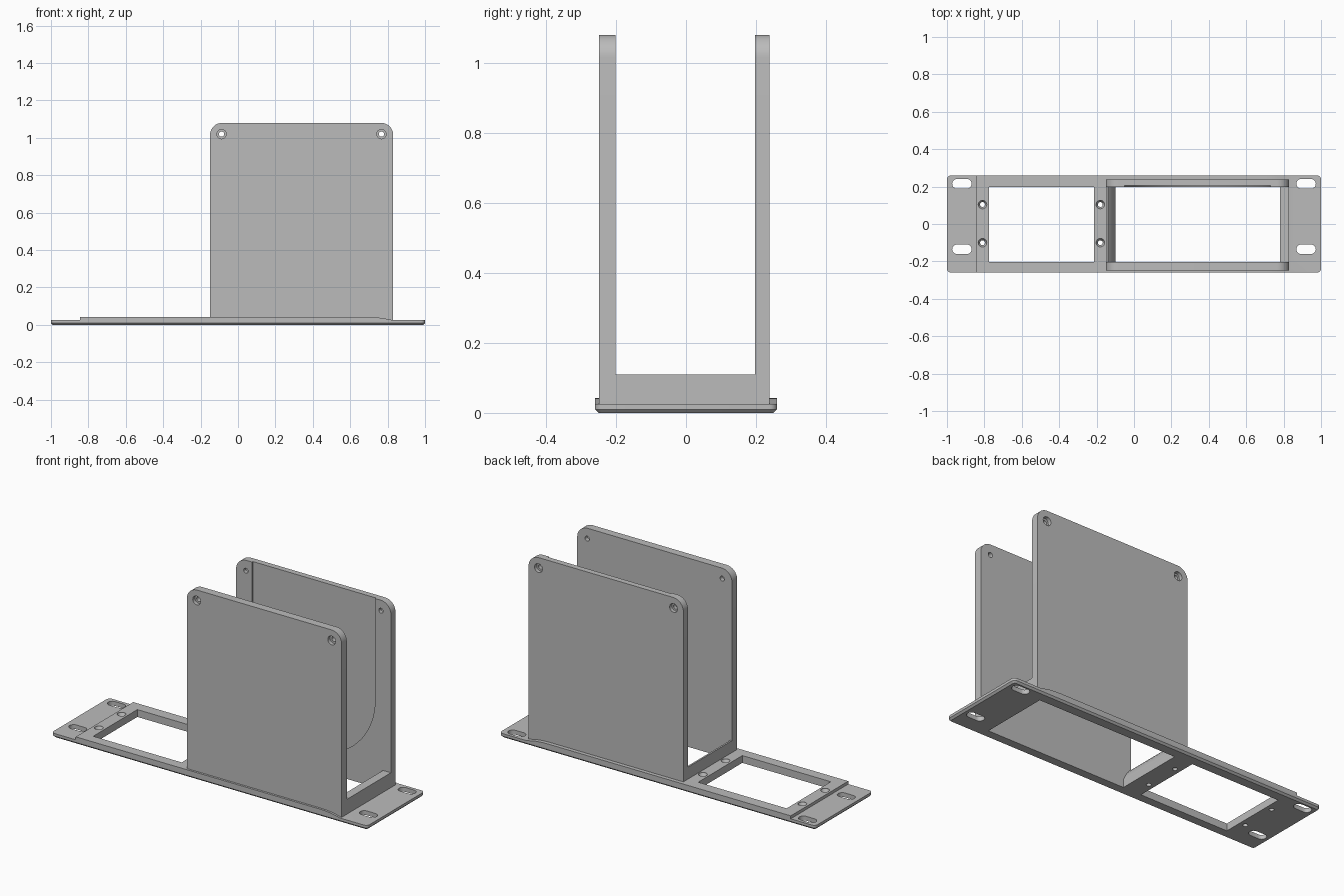
import bpy, bmesh
from math import pi, cos, sin

if "Cube" in bpy.data.objects:
    bpy.data.objects.remove(bpy.data.objects["Cube"])

grey = bpy.data.materials.new("light_grey")
grey.use_nodes = True
COLOUR = (0.5, 0.5, 0.5, 1)
grey.diffuse_color = COLOUR
grey.node_tree.nodes["Principled BSDF"].inputs["Base Color"].default_value = COLOUR

# Main dimensions
IN_FRONT, IN_BACK = -0.202, 0.197      # inner faces of the two walls
X0, X1, TOP = -0.15, 0.83, 1.08        # wall extents


def arc(cx, cy, r, a0, a1, n=10):
    return [(cx + r * cos(a0 + (a1 - a0) * i / n),
             cy + r * sin(a0 + (a1 - a0) * i / n)) for i in range(n + 1)]


def rect(x0, x1, y0, y1):
    return [(x0, y0), (x1, y0), (x1, y1), (x0, y1)]


def circle(x, y, r, n=24):
    return arc(x, y, r, 0, 2 * pi, n)[:-1]


def slot(x, y, half, r):
    return arc(x + half, y, r, -pi / 2, pi / 2) + arc(x - half, y, r, pi / 2, 3 * pi / 2)


def loft(bm, axis, *rings):
    """Solid through (height, outline) rings stacked along the y or z axis."""
    loops = []
    for h, pts in rings:
        loops.append([bm.verts.new((a, h, b) if axis == "y" else (a, b, h)) for a, b in pts])
    n = len(loops[0])
    for low, high in zip(loops, loops[1:]):
        for i in range(n):
            j = (i + 1) % n
            bm.faces.new((low[i], low[j], high[j], high[i]))
    bm.faces.new(loops[0])
    bm.faces.new(loops[-1])
    bmesh.ops.recalc_face_normals(bm, faces=bm.faces)


def make(name, bm):
    mesh = bpy.data.meshes.new(name)
    bm.to_mesh(mesh)
    bm.free()
    ob = bpy.data.objects.new(name, mesh)
    mesh.materials.append(grey)
    bpy.context.collection.objects.link(ob)
    return ob


def cut(ob, cutter_bm):
    """Subtract a cutter for good, then discard it."""
    cutter = make("cutter", cutter_bm)
    cutter.hide_render = True
    mod = ob.modifiers.new("cut", "BOOLEAN")
    mod.operation, mod.solver, mod.object = "DIFFERENCE", "EXACT", cutter
    bpy.context.view_layer.update()
    result = bpy.data.meshes.new_from_object(ob.evaluated_get(bpy.context.evaluated_depsgraph_get()))
    ob.modifiers.clear()
    ob.data = result
    bpy.data.objects.remove(cutter)


# Base plate: stepped side profile, rounded corners, chamfered underside
ear = 0.025
profile = [(-1, 0), (1, 0), (1, ear), (X1, ear), (0.80, 0.031), (0.77, 0.037),
           (0.73, 0.041), (0.69, 0.042), (-0.845, 0.042), (-0.845, ear), (-1, ear)]
bm = bmesh.new()
loft(bm, "y", (-0.26, profile), (0.26, profile))
corners = [e for e in bm.edges
           if all(abs(abs(v.co.x) - 1) < 1e-4 for v in e.verts)
           and abs(e.verts[0].co.z - e.verts[1].co.z) > 0.01]
bmesh.ops.bevel(bm, geom=corners, offset=0.022, segments=5, profile=0.5, affect="EDGES")
rim = [e for e in bm.edges if all(v.co.z < 1e-4 for v in e.verts)]
bmesh.ops.bevel(bm, geom=rim, offset=0.01, segments=1, affect="EDGES")
base = make("base_plate", bm)

# Openings, mounting slots and countersunk holes in the base
bm = bmesh.new()
for x0, x1 in ((-0.775, -0.215), (-0.10, 0.78)):
    outline = rect(x0, x1, IN_FRONT, IN_BACK)
    loft(bm, "z", (-0.1, outline), (0.1, outline))
for x in (-0.92, 0.92):
    for y in (-0.135, 0.215):
        outline = slot(x, y, 0.026, 0.026)
        loft(bm, "z", (-0.1, outline), (0.1, outline))
for x in (-0.81, -0.18):
    for y in (-0.10, 0.104):
        small, large = circle(x, y, 0.013), circle(x, y, 0.023)
        loft(bm, "z", (-0.1, small), (0.02, small), (0.038, large), (0.1, large))
cut(base, bm)


# Upright walls with rounded tops and counterbored screw holes
def wall(name, inner, outer):
    r = 0.065
    outline = ([(X0, 0.015), (X1, 0.015)] + arc(X1 - r, TOP - r, r, 0, pi / 2)
               + arc(X0 + r, TOP - r, r, pi / 2, pi))
    bm = bmesh.new()
    loft(bm, "y", (inner, outline), (outer, outline))
    ob = make(name, bm)
    out = 1 if outer > inner else -1
    bm = bmesh.new()
    for x in (-0.088, 0.767):
        small, large = circle(x, 1.02, 0.014), circle(x, 1.02, 0.025)
        step = outer - out * 0.02
        loft(bm, "y", (inner - out * 0.05, small), (step, small),
             (step, large), (outer + out * 0.05, large))
    cut(ob, bm)
    return ob


front_wall = wall("front_wall", IN_FRONT, -0.248)
back_wall = wall("back_wall", IN_BACK, 0.238)

# Shallow round-bottomed recess on the inside of the back wall
u_shape = arc(0.34, 0.50, 0.39, pi, 2 * pi, 32) + [(0.73, 1.2), (-0.05, 1.2)]
bm = bmesh.new()
loft(bm, "y", (IN_BACK - 0.05, u_shape), (IN_BACK + 0.008, u_shape))
cut(back_wall, bm)

# Low cross bars tying the walls together at both ends
bars = []
for name, outline in (
        ("left_cross_bar", rect(0.78, X1, 0.015, 0.11)),
        ("right_cross_bar", [(X0, 0.015), (-0.10, 0.015), (-0.10, 0.042), (-0.112, 0.07),
                             (-0.125, 0.092), (-0.14, 0.11), (X0, 0.11)])):
    bm = bmesh.new()
    loft(bm, "y", (IN_FRONT, outline), (IN_BACK, outline))
    bars.append(make(name, bm))

# Smooth the rounded parts, keep edges sharp
bpy.ops.object.select_all(action="DESELECT")
for ob in [base, front_wall, back_wall] + bars:
    ob.select_set(True)
bpy.context.view_layer.objects.active = base
bpy.ops.object.shade_smooth_by_angle(angle=0.5)
